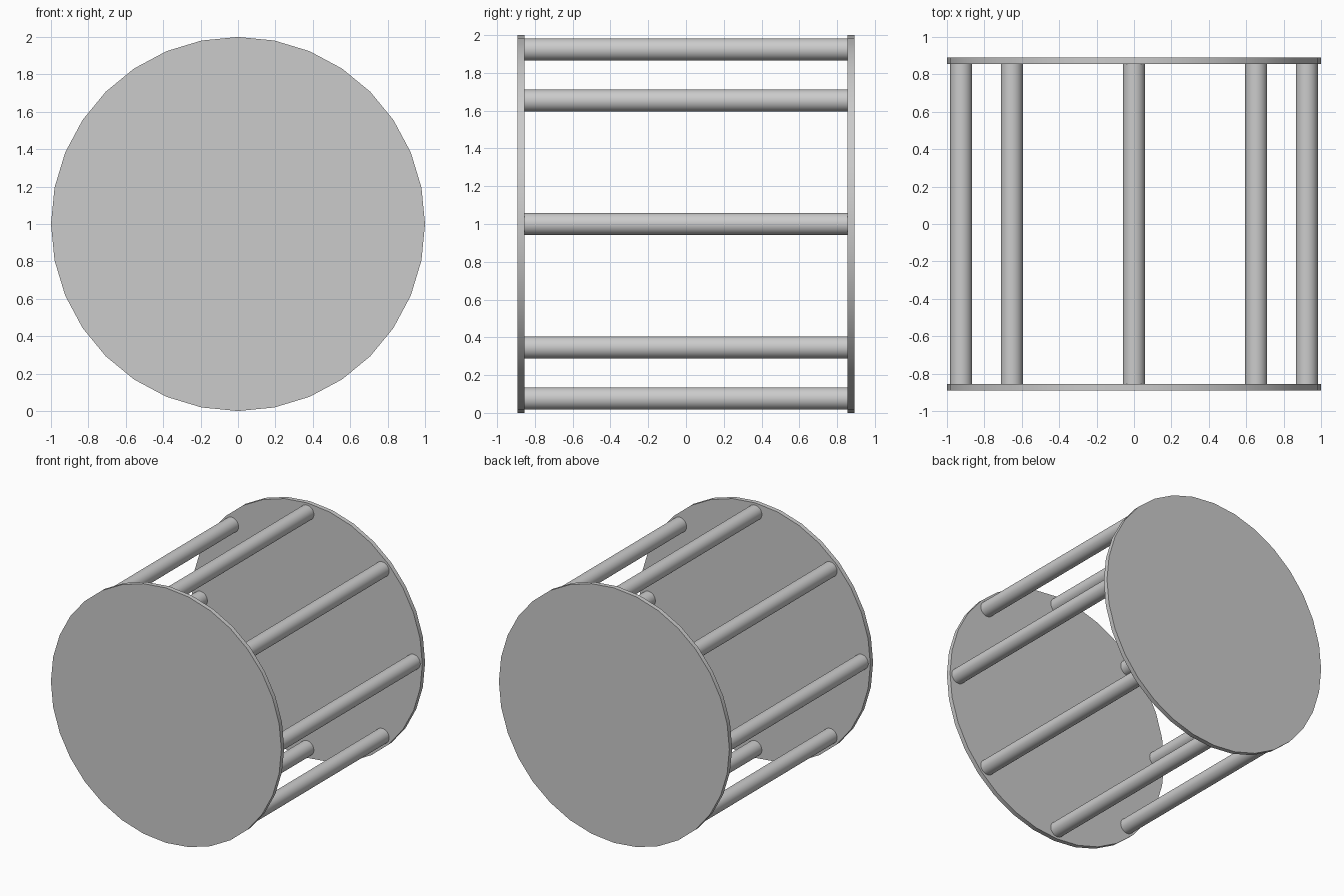
import bpy
from math import cos, sin, pi

if "Cube" in bpy.data.objects:
    bpy.data.objects.remove(bpy.data.objects["Cube"])


def cylinder_along_y(name, radius, length, x, y, z):
    bpy.ops.mesh.primitive_cylinder_add(vertices=32, radius=radius, depth=length,
                                        location=(x, y, z), rotation=(pi / 2, 0, 0))
    obj = bpy.context.object
    obj.name = name
    bpy.ops.object.shade_smooth_by_angle(angle=pi / 6)
    return obj


OUTER_Y, INNER_Y = 0.891, 0.856
CENTRE_Z = 1.0

# Round end plates
for name, side in (("front_plate", -1), ("back_plate", 1)):
    cylinder_along_y(name, 1.0, OUTER_Y - INNER_Y, 0, side * (OUTER_Y + INNER_Y) / 2, CENTRE_Z)

# Ring of eight rods joining the plates
for i in range(8):
    a = i * pi / 4
    cylinder_along_y(f"rod_{i + 1}", 0.059, 2 * INNER_Y,
                     0.924 * cos(a), 0, CENTRE_Z + 0.924 * sin(a))
